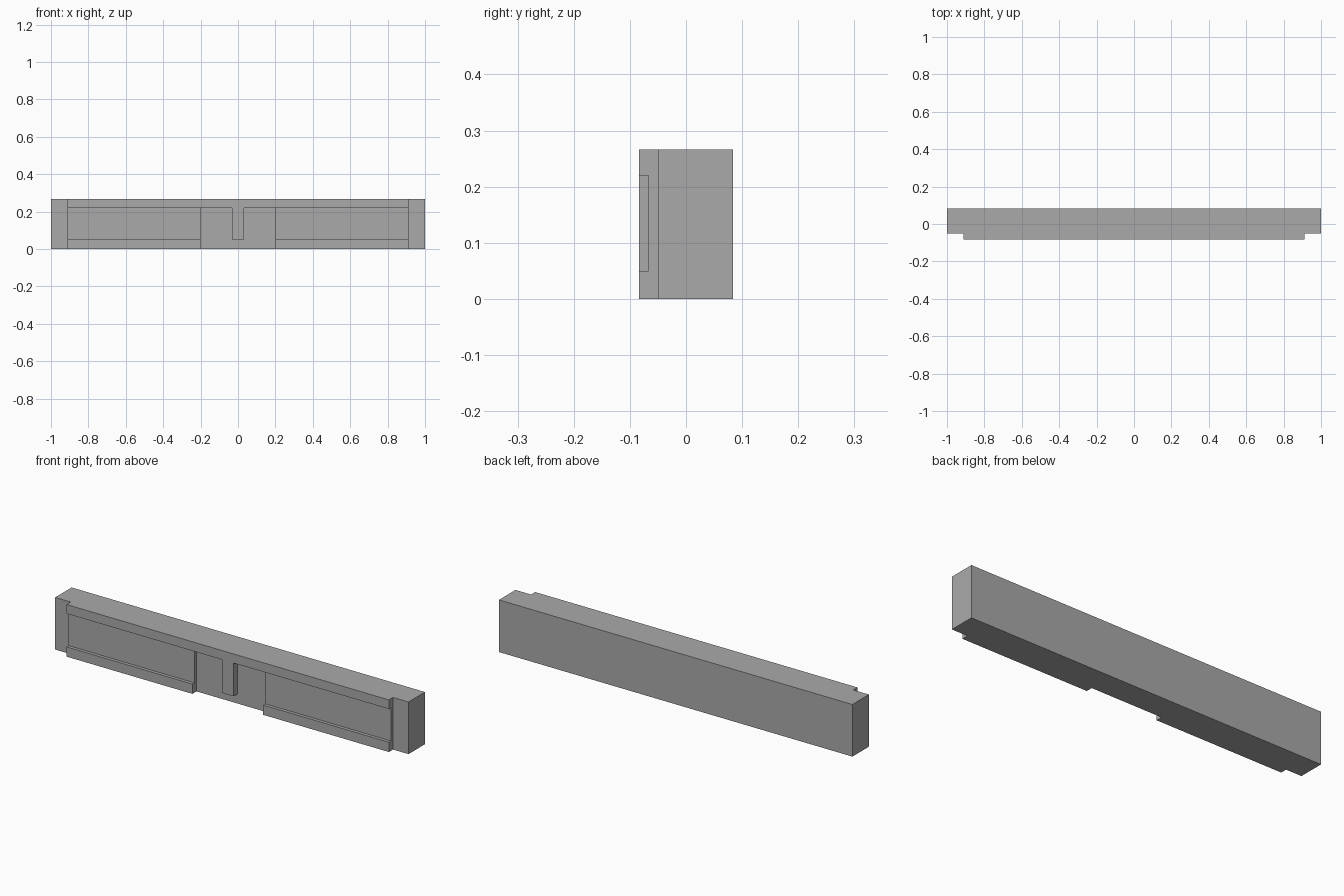
import bpy
import bmesh

cube = bpy.data.objects.get("Cube")
if cube:
    bpy.data.objects.remove(cube, do_unlink=True)

U = 1 / 30                      # module: the beam is 60 x 5 x 8 modules
FRONT, STEP, BACK = -2.5 * U, -1.5 * U, 2.5 * U
PANEL = -2 * U
TOP = 8 * U
RAIL_LOW, RAIL_HIGH = 0.05, 0.22
END, MID, TAB = 0.912, 0.2, U

grey = bpy.data.materials.new("plain grey")
grey.use_nodes = True
grey.diffuse_color = (0.4, 0.4, 0.4, 1)
grey.node_tree.nodes["Principled BSDF"].inputs["Base Color"].default_value = grey.diffuse_color


def extrude_outline(name, outline, y0, y1):
    """Solid made by extruding an x-z outline from y0 to y1."""
    bm = bmesh.new()
    face = bm.faces.new([bm.verts.new((x, y0, z)) for x, z in outline])
    new = bmesh.ops.extrude_face_region(bm, geom=[face])["geom"]
    moved = [v for v in new if isinstance(v, bmesh.types.BMVert)]
    bmesh.ops.translate(bm, verts=moved, vec=(0, y1 - y0, 0))
    bmesh.ops.recalc_face_normals(bm, faces=bm.faces)
    mesh = bpy.data.meshes.new(name)
    bm.to_mesh(mesh)
    bm.free()
    mesh.materials.append(grey)
    obj = bpy.data.objects.new(name, mesh)
    bpy.context.collection.objects.link(obj)
    return obj


def rect(x0, x1, z0, z1):
    return [(x0, z0), (x1, z0), (x1, z1), (x0, z1)]


def carve(target, name, outline, depth):
    """Cut an outline into the front face, back to the given depth."""
    cutter = extrude_outline(name, outline, FRONT - 0.1, depth)
    cutter.hide_render = True
    cutter.hide_set(True)
    cutter.display_type = 'WIRE'
    mod = target.modifiers.new(name, 'BOOLEAN')
    mod.operation = 'DIFFERENCE'
    mod.solver = 'EXACT'
    mod.object = cutter


beam = extrude_outline("beam", rect(-1, 1, 0, TOP), FRONT, BACK)

# Stepped ends and long side panels, open at both ends
for side, s in (("left", 1), ("right", -1)):
    carve(beam, side + "_end_step_cutter",
          rect(*sorted((s * END, s * 1.1)), -0.1, TOP + 0.1), STEP)
    carve(beam, side + "_panel_cutter",
          rect(*sorted((s * (MID - 0.02), s * (END + 0.02))), RAIL_LOW, RAIL_HIGH), PANEL)

# Central recess around a tab hanging from the top rail
half = [(TAB, RAIL_LOW), (TAB, RAIL_HIGH), (MID, RAIL_HIGH), (MID, -0.1)]
carve(beam, "centre_recess_cutter",
      half + [(-x, z) for x, z in reversed(half)], STEP)

# Bake the cuts and drop the cutters
bpy.context.view_layer.update()
evaluated = beam.evaluated_get(bpy.context.evaluated_depsgraph_get())
beam.data = bpy.data.meshes.new_from_object(evaluated)
cutters = [m.object for m in beam.modifiers]
beam.modifiers.clear()
for cutter in cutters:
    bpy.data.objects.remove(cutter, do_unlink=True)
